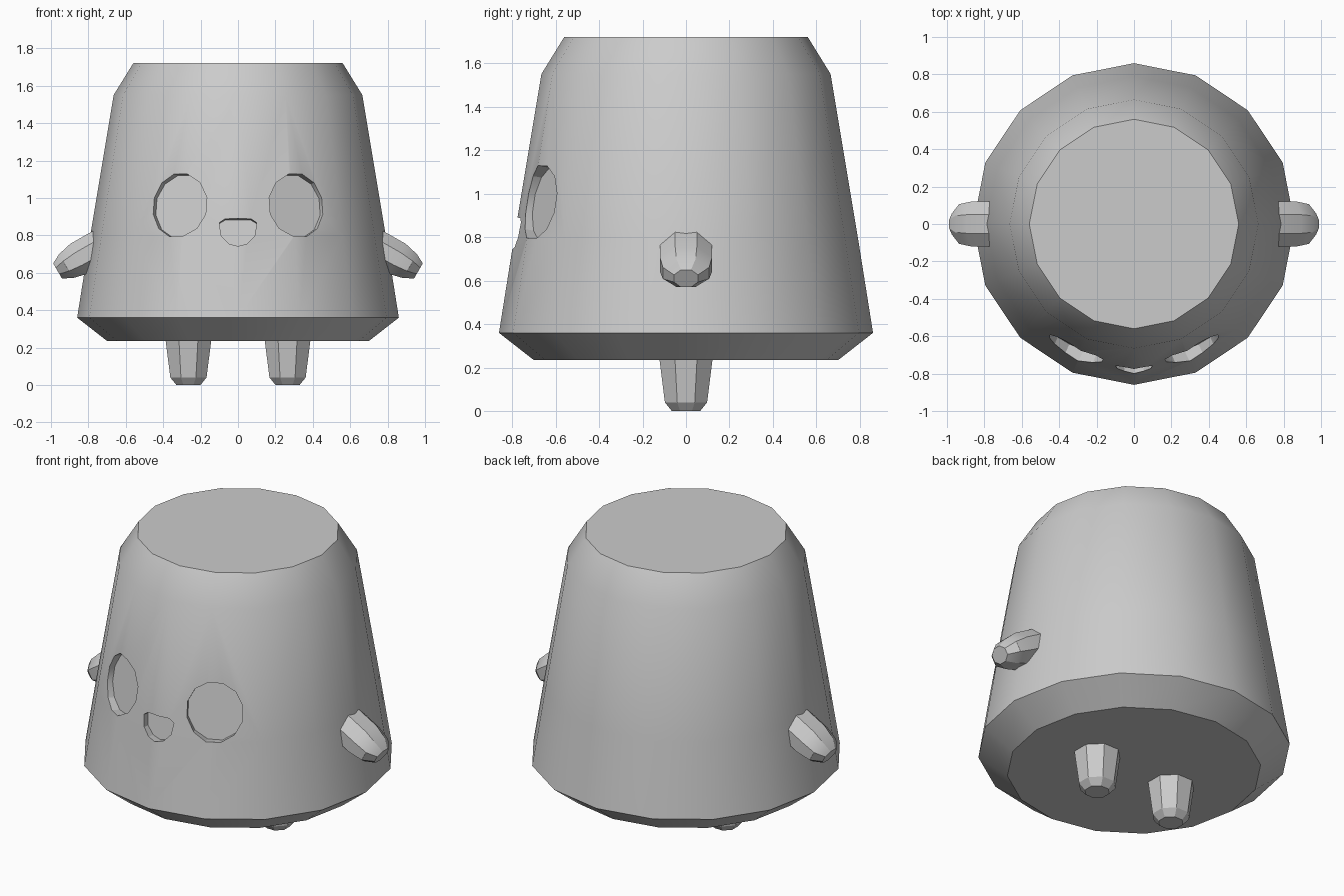
import bpy, math
from mathutils import Matrix, Vector

cube = bpy.data.objects.get("Cube")
if cube:
    bpy.data.objects.remove(cube, do_unlink=True)

grey = bpy.data.materials.new("plain_grey")
grey.use_nodes = True
COLOR = (0.6, 0.6, 0.6, 1)
grey.diffuse_color = COLOR
for node in grey.node_tree.nodes:
    if node.type == 'BSDF_PRINCIPLED':
        node.inputs["Base Color"].default_value = COLOR


def loft(name, rings, matrix=Matrix()):
    """Skin a list of equal point rings and cap both ends."""
    n = len(rings[0])
    verts = [matrix @ Vector(p) for ring in rings for p in ring]
    faces = [tuple(reversed(range(n))), tuple(range(len(verts) - n, len(verts)))]
    for r in range(len(rings) - 1):
        for i in range(n):
            a, b = r * n + i, r * n + (i + 1) % n
            faces.append((a, b, b + n, a + n))
    mesh = bpy.data.meshes.new(name)
    mesh.from_pydata(verts, [], faces)
    mesh.materials.append(grey)
    obj = bpy.data.objects.new(name, mesh)
    bpy.context.collection.objects.link(obj)
    return obj


def ellipse(n, rx, ry, z=0.0, turn=0.0):
    angles = [2 * math.pi * (i + turn) / n for i in range(n)]
    return [(rx * math.cos(a), ry * math.sin(a), z) for a in angles]


def smooth(obj, degrees):
    bpy.ops.object.select_all(action='DESELECT')
    obj.select_set(True)
    bpy.context.view_layer.objects.active = obj
    bpy.ops.object.shade_smooth_by_angle(angle=math.radians(degrees))


# Body: tapered drum with bevelled rims
PROFILE = [(0.70, 0.235), (0.86, 0.36), (0.79, 0.80), (0.665, 1.55), (0.56, 1.72)]
body = loft("body", [ellipse(16, r, r, z) for r, z in PROFILE])

# Face: shallow pockets cut square to the sloping wall
TILT = math.radians(9.3)


def cut_pocket(outline, azimuth, radius, height, depth):
    normal = Vector((math.sin(azimuth) * math.cos(TILT),
                     -math.cos(azimuth) * math.cos(TILT), math.sin(TILT)))
    right = Vector((math.cos(azimuth), math.sin(azimuth), 0))
    frame = Matrix((right, normal.cross(right), normal)).transposed().to_4x4()
    frame.translation = (math.sin(azimuth) * radius, -math.cos(azimuth) * radius, height)
    rings = [[(x, y, d) for x, y in outline] for d in (-depth, 0.2)]
    cutter = loft("pocket_cutter", rings, frame)
    cutter.hide_render = True
    mod = body.modifiers.new("pocket", 'BOOLEAN')
    mod.operation = 'DIFFERENCE'
    mod.solver = 'EXACT'
    mod.object = cutter
    bpy.context.view_layer.objects.active = body
    bpy.ops.object.modifier_apply(modifier=mod.name)
    bpy.data.objects.remove(cutter, do_unlink=True)


eye = [(x, y) for x, y, _ in ellipse(12, 0.16, 0.175, turn=0.5)]
for side in (-1, 1):
    cut_pocket(eye, side * math.radians(25), 0.75, 0.96, 0.05)
half_mouth = [(0.05, -0.065), (0.09, -0.02), (0.10, 0.05), (0.07, 0.07)]
mouth = [(0, -0.08)] + half_mouth + [(-x, y) for x, y in reversed(half_mouth)]
cut_pocket(mouth, 0, 0.78, 0.82, 0.05)
smooth(body, 28)

# Limbs: stubby faceted legs and drooping arms
LEG = [(0.07, 0.0), (0.105, 0.04), (0.135, 0.26)]
ARM = [(0.70, 0.76, 0.10, 0.13), (0.85, 0.675, 0.10, 0.13),
       (0.92, 0.635, 0.08, 0.115), (0.965, 0.61, 0.05, 0.06)]
for side, label in ((1, "left"), (-1, "right")):
    leg = loft(label + "_leg", [ellipse(8, r, r, z, 0.5) for r, z in LEG],
               Matrix.Translation((side * 0.265, 0, 0)))
    smooth(leg, 30)
    droop = Matrix.Rotation(side * math.radians(120), 3, 'Y')
    rings = []
    for x, z, thick, wide in ARM:
        centre = Vector((side * x, 0, z))
        rings.append([centre + droop @ Vector(p)
                      for p in ellipse(8, thick, wide, turn=0.5)])
    arm = loft(label + "_arm", rings)
    smooth(arm, 30)
